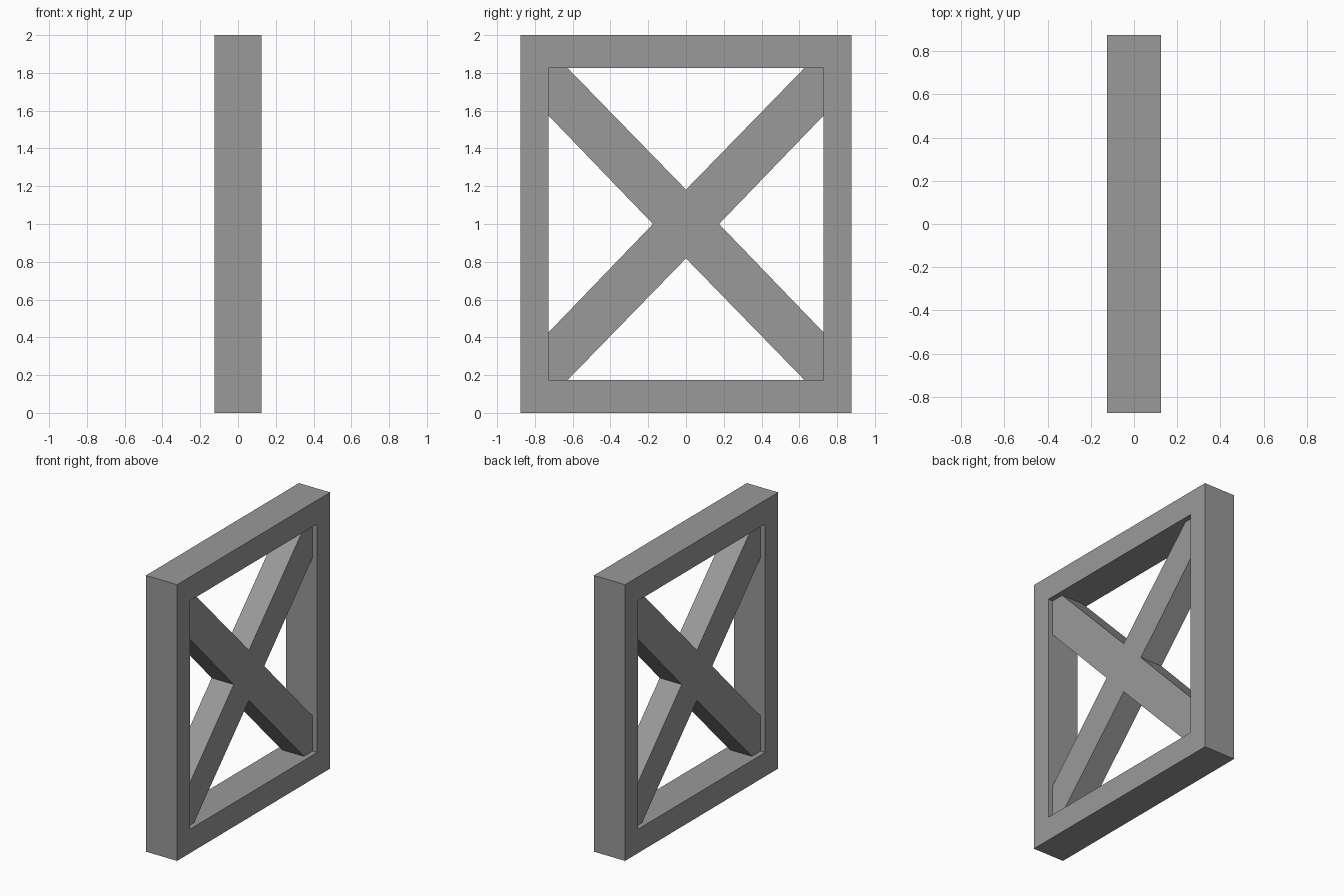
import bpy
import bmesh

cube = bpy.data.objects.get("Cube")
if cube:
    bpy.data.objects.remove(cube, do_unlink=True)

HALF_X, HALF_Y, HEIGHT = 0.125, 0.875, 2.0    # outer size of the frame
IN_Y, IN_Z = 0.727, 0.827                     # half size of the opening
MID = HEIGHT / 2
BRACE_X = 0.088                               # half thickness of the cross

grey = bpy.data.materials.new("plain_grey")
grey.use_nodes = True
colour = (0.32, 0.32, 0.32, 1)
grey.diffuse_color = colour
grey.node_tree.nodes["Principled BSDF"].inputs["Base Color"].default_value = colour


def finish(bm, name):
    bmesh.ops.recalc_face_normals(bm, faces=bm.faces)
    mesh = bpy.data.meshes.new(name)
    bm.to_mesh(mesh)
    bm.free()
    mesh.materials.append(grey)
    obj = bpy.data.objects.new(name, mesh)
    bpy.context.collection.objects.link(obj)
    return obj


def rectangle(y, z):
    return [(-y, -z), (y, -z), (y, z), (-y, z)]


# Rectangular frame: four mitred faces per side, joined by inner and outer walls
bm = bmesh.new()
loops = [[bm.verts.new((x, y, MID + z)) for y, z in rectangle(*size)]
         for x, size in ((-HALF_X, (HALF_Y, MID)), (HALF_X, (HALF_Y, MID)),
                         (HALF_X, (IN_Y, IN_Z)), (-HALF_X, (IN_Y, IN_Z)))]
for a, b in zip(loops, loops[1:] + loops[:1]):
    for i in range(4):
        j = (i + 1) % 4
        bm.faces.new((a[i], a[j], b[j], b[i]))
finish(bm, "frame")

# Cross brace: one quarter of the outline, mirrored around, then extruded
quarter = [(0.175, 0), (IN_Y, 0.573), (IN_Y, IN_Z), (0.628, IN_Z), (0, 0.182)]
upper = quarter + [(-y, z) for y, z in reversed(quarter[:-1])]
outline = upper + [(y, -z) for y, z in reversed(upper[1:-1])]
bm = bmesh.new()
face = bm.faces.new([bm.verts.new((-BRACE_X, y, MID + z)) for y, z in outline])
new = bmesh.ops.extrude_face_region(bm, geom=[face])["geom"]
bmesh.ops.translate(bm, vec=(2 * BRACE_X, 0, 0),
                    verts=[v for v in new if isinstance(v, bmesh.types.BMVert)])
finish(bm, "cross_brace")
